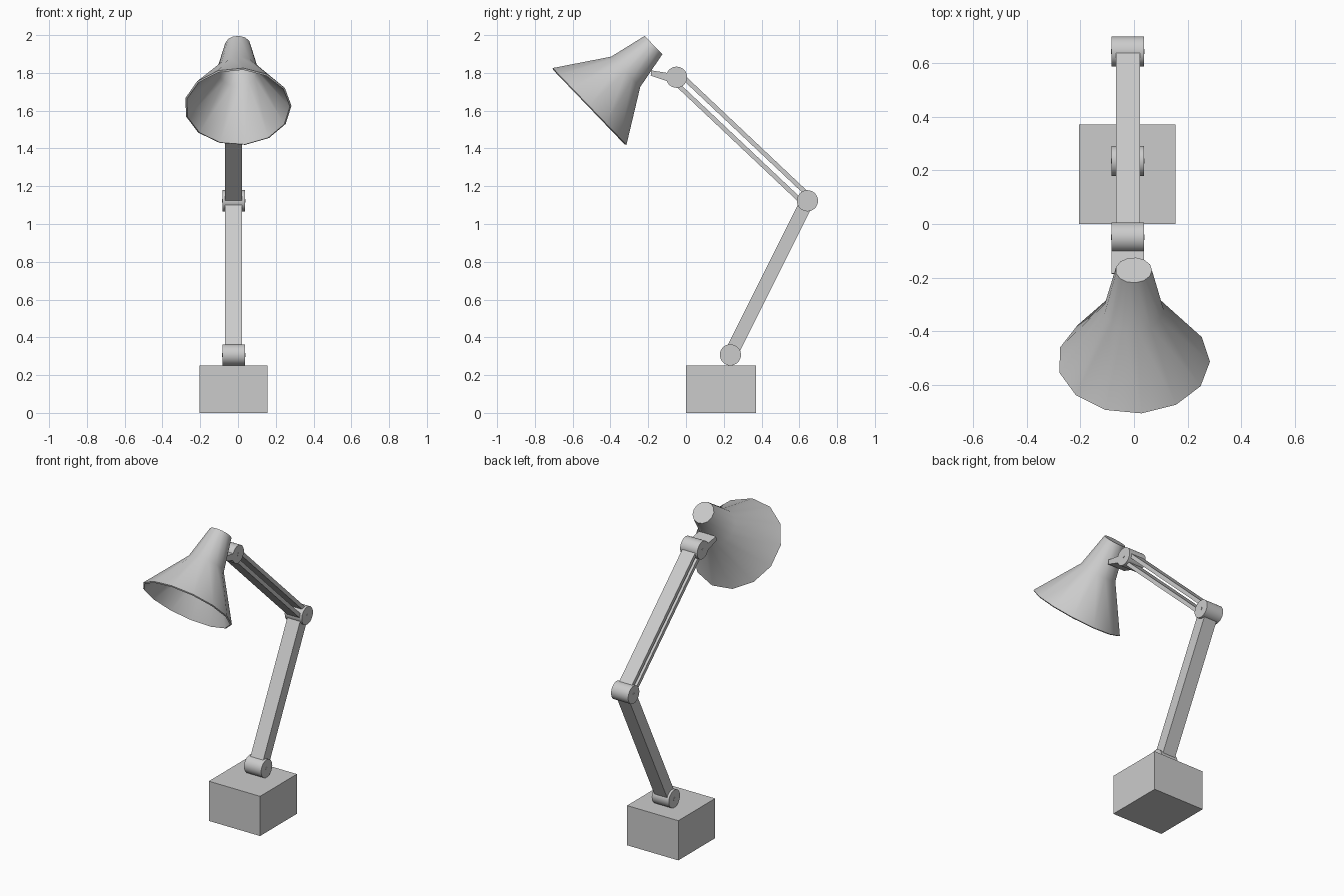
import bpy, bmesh, math
from mathutils import Vector, Matrix

if "Cube" in bpy.data.objects:
    bpy.data.objects.remove(bpy.data.objects["Cube"])

ARM_X = (-0.068, 0.022)      # width range of the arms
JOINT_X = (-0.083, 0.037)    # width range of the joints
BASE_P, ELBOW_P, HEAD_P = (0.235, 0.307), (0.643, 1.123), (-0.05, 1.777)  # (y, z) pivots


def finish(name, bm, smooth=None):
    bmesh.ops.recalc_face_normals(bm, faces=bm.faces)
    mesh = bpy.data.meshes.new(name)
    bm.to_mesh(mesh)
    bm.free()
    ob = bpy.data.objects.new(name, mesh)
    bpy.context.collection.objects.link(ob)
    if smooth:
        bpy.ops.object.select_all(action='DESELECT')
        ob.select_set(True)
        bpy.context.view_layer.objects.active = ob
        bpy.ops.object.shade_smooth_by_angle(angle=math.radians(smooth))
    return ob


def extrude_x(name, outline, xs, smooth=None):
    """Prism from a (y, z) outline between two x positions."""
    bm = bmesh.new()
    a, b = [[bm.verts.new((x, y, z)) for y, z in outline] for x in xs]
    n = len(outline)
    bm.faces.new(a)
    bm.faces.new(b[::-1])
    for i in range(n):
        j = (i + 1) % n
        bm.faces.new((a[i], b[i], b[j], a[j]))
    return finish(name, bm, smooth)


def disc(name, c, r, xs, sides=32):
    pts = [(c[0] + r * math.cos(2 * math.pi * i / sides),
            c[1] + r * math.sin(2 * math.pi * i / sides)) for i in range(sides)]
    return extrude_x(name, pts, xs, 40)


def bar(name, p, q, low, high):
    """Flat bar from p to q, spanning the offsets low..high across its axis."""
    p, q = Vector(p), Vector(q)
    d = (q - p).normalized()
    n = Vector((-d.y, d.x))
    return extrude_x(name, [p + n * low, q + n * low, q + n * high, p + n * high], ARM_X)


# Base block
extrude_x("base", [(0, 0), (0.37, 0), (0.37, 0.252), (0, 0.252)], (-0.205, 0.155))

# Joints with their pins
for name, c in (("base", BASE_P), ("elbow", ELBOW_P), ("head", HEAD_P)):
    disc(name + "_joint", c, 0.056, JOINT_X)
    disc(name + "_pin", c, 0.01, (JOINT_X[0] - 0.002, JOINT_X[1] + 0.002), 12)

# Arms: one solid lower arm, two parallel upper plates
bar("lower_arm", BASE_P, ELBOW_P, -0.036, 0.036)
bar("upper_arm_plate_a", ELBOW_P, HEAD_P, 0.013, 0.037)
bar("upper_arm_plate_b", ELBOW_P, HEAD_P, -0.037, -0.013)

# Bracket carrying the shade
extrude_x("head_bracket", [(-0.184, 1.813), (-0.187, 1.785), (-0.09, 1.753), (-0.04, 1.75),
                           (-0.04, 1.815), (-0.075, 1.82), (-0.1, 1.8)], JOINT_X)

# Shade: 13-sided flared shell around a tilted axis
axis = Vector((0, -0.721, -0.693)).normalized()
side = Vector((1, 0, 0))
down = axis.cross(side)
if down.y > 0:
    down = -down
top = Vector((-0.001, -0.172, 1.947))
bm = bmesh.new()
rings = []
for dist, r in ((0, 0.068), (0.204, 0.112), (0.469, 0.284)):
    ring = []
    for i in range(13):
        t = math.radians(6) + 2 * math.pi * i / 13
        ring.append(bm.verts.new(top + axis * dist + r * (side * math.sin(t) + down * math.cos(t))))
    rings.append(ring)
bm.faces.new(rings[0])
for a, b in zip(rings, rings[1:]):
    for i in range(13):
        j = (i + 1) % 13
        bm.faces.new((a[i], a[j], b[j], b[i]))
bmesh.ops.recalc_face_normals(bm, faces=bm.faces)
# make sure the cap points away from the opening so the wall grows inward
bm.faces.ensure_lookup_table()
if bm.faces[0].normal.dot(axis) > 0:
    bmesh.ops.reverse_faces(bm, faces=bm.faces)
mesh = bpy.data.meshes.new("shade")
bm.to_mesh(mesh)
bm.free()
shade = bpy.data.objects.new("shade", mesh)
bpy.context.collection.objects.link(shade)
bpy.ops.object.select_all(action='DESELECT')
shade.select_set(True)
bpy.context.view_layer.objects.active = shade
wall = shade.modifiers.new("wall", 'SOLIDIFY')
wall.thickness = 0.01
wall.offset = -1
bpy.ops.object.modifier_apply(modifier="wall")
bpy.ops.object.shade_smooth_by_angle(angle=math.radians(40))
